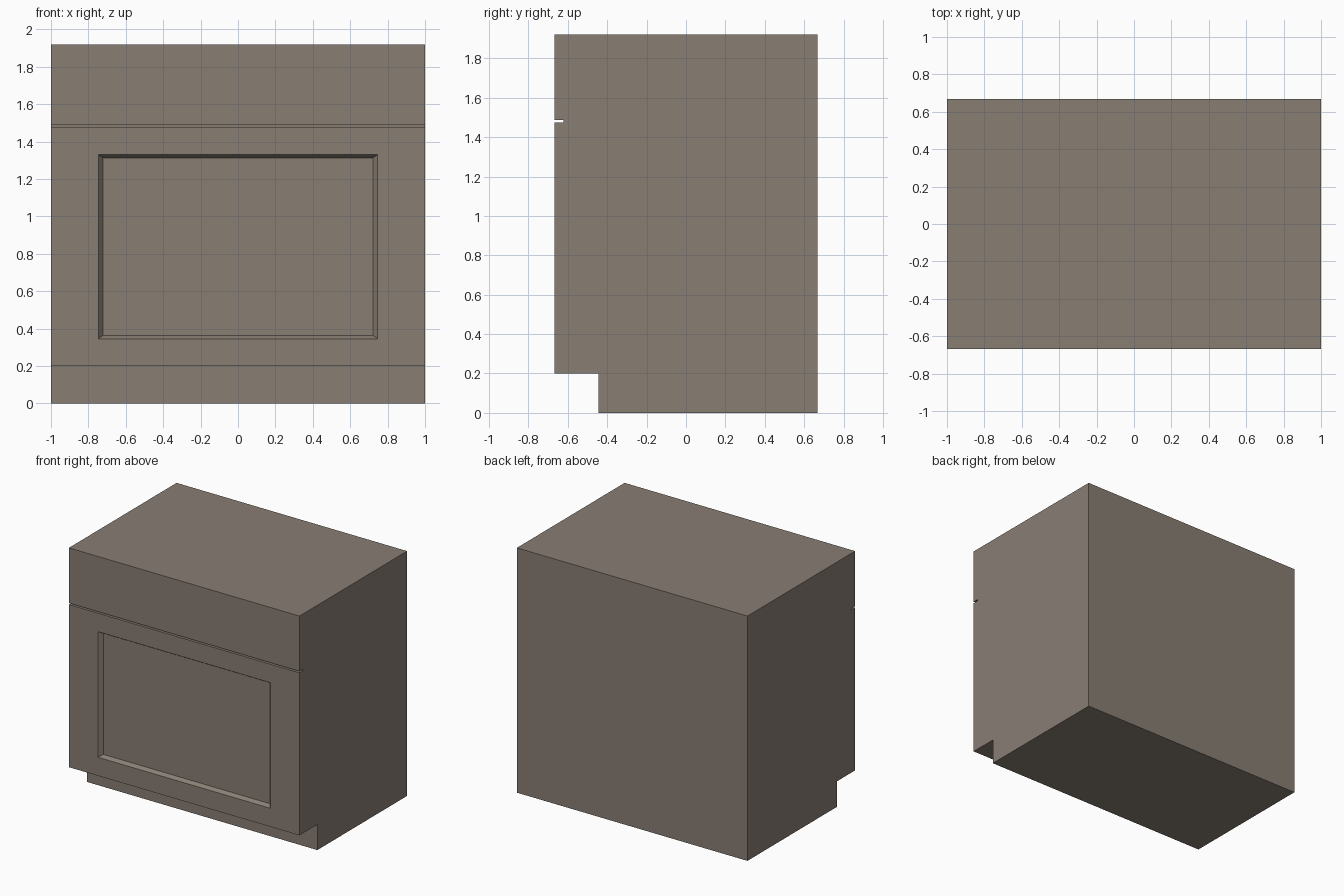
import bpy, bmesh
from mathutils import Vector

if "Cube" in bpy.data.objects:
    bpy.data.objects.remove(bpy.data.objects["Cube"])

FRONT, BACK = -0.667, 0.667

# Side profile (y, z): toe kick at the bottom, thin gap between door and drawer
profile = [(BACK, 0), (BACK, 1.92), (FRONT, 1.92), (FRONT, 1.487),
           (-0.622, 1.487), (-0.622, 1.475), (FRONT, 1.475),
           (FRONT, 0.2), (-0.445, 0.2), (-0.445, 0)]

bm = bmesh.new()
side = bm.faces.new([bm.verts.new((-1, y, z)) for y, z in profile])
ext = bmesh.ops.extrude_face_region(bm, geom=[side])
bmesh.ops.translate(bm, vec=(2, 0, 0),
                    verts=[v for v in ext["geom"] if isinstance(v, bmesh.types.BMVert)])
bmesh.ops.recalc_face_normals(bm, faces=bm.faces)

# Recessed door panel with sloped edges
door = next(f for f in bm.faces
            if abs(f.normal.y) > 0.9 and f.calc_center_median().y < -0.66
            and f.calc_center_median().z < 1.2)


def inset_to(face, half_x, z_low, z_high, y):
    bmesh.ops.inset_individual(bm, faces=[face], thickness=0.01)
    mid = face.calc_center_median()
    for v in face.verts:
        v.co = Vector((half_x if v.co.x > 0 else -half_x, y,
                       z_high if v.co.z > mid.z else z_low))


inset_to(door, 0.747, 0.345, 1.33, FRONT)
inset_to(door, 0.722, 0.363, 1.312, FRONT + 0.03)
bmesh.ops.recalc_face_normals(bm, faces=bm.faces)

mesh = bpy.data.meshes.new("cabinet_body")
bm.to_mesh(mesh)
bm.free()
cabinet = bpy.data.objects.new("cabinet_body", mesh)
bpy.context.collection.objects.link(cabinet)

# Warm grey-brown finish
mat = bpy.data.materials.new("taupe_finish")
mat.diffuse_color = (0.25, 0.21, 0.175, 1)
mat.use_nodes = True
mat.node_tree.nodes["Principled BSDF"].inputs["Base Color"].default_value = mat.diffuse_color
mesh.materials.append(mat)
